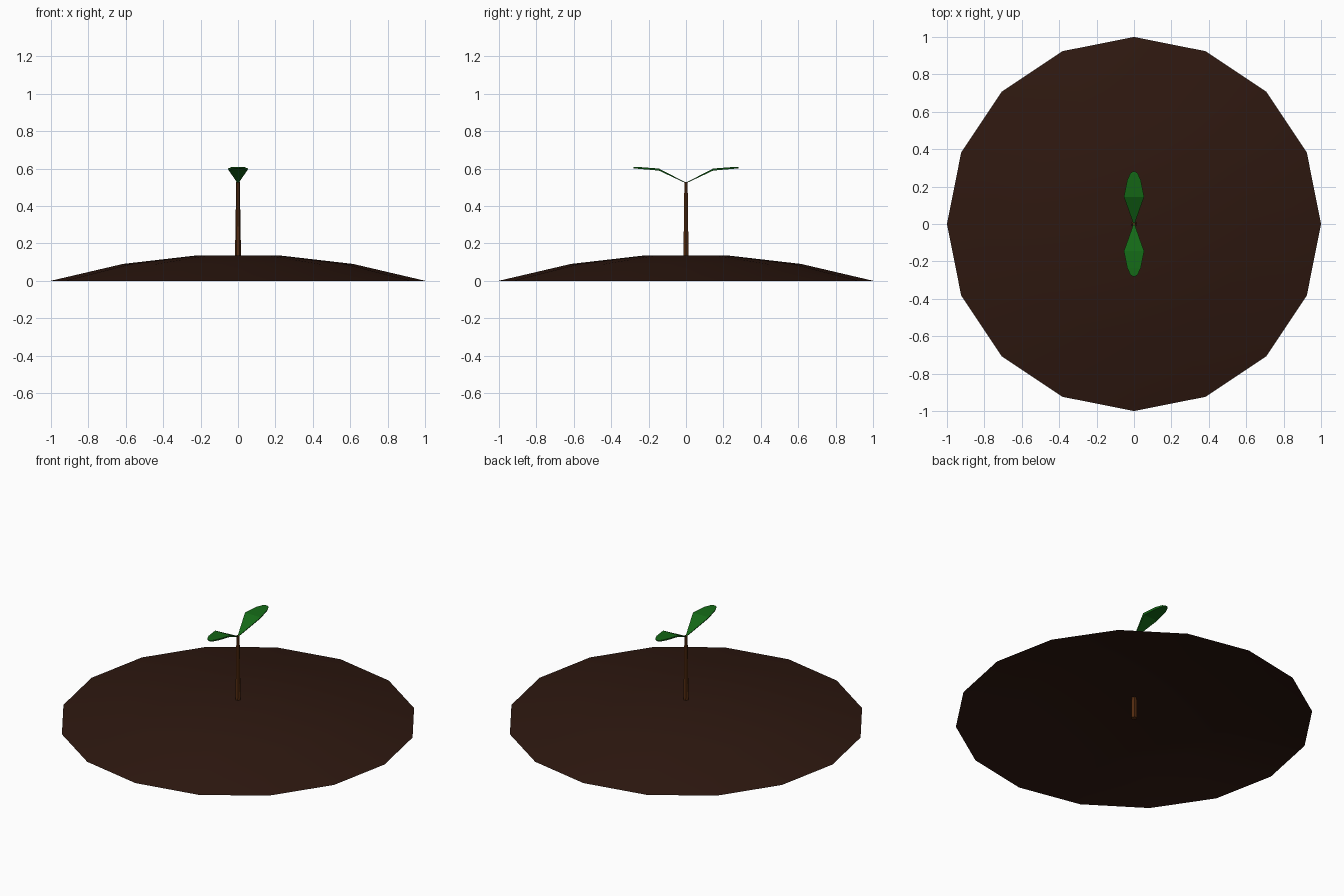
import bpy, bmesh
from math import sin, cos, pi

if "Cube" in bpy.data.objects:
    bpy.data.objects.remove(bpy.data.objects["Cube"])


def material(name, rgb):
    m = bpy.data.materials.new(name)
    m.diffuse_color = (*rgb, 1)
    m.use_nodes = True
    m.node_tree.nodes["Principled BSDF"].inputs["Base Color"].default_value = m.diffuse_color
    return m


def finish(name, bm, mat, smooth=None):
    me = bpy.data.meshes.new(name)
    bm.to_mesh(me)
    bm.free()
    ob = bpy.data.objects.new(name, me)
    bpy.context.collection.objects.link(ob)
    me.materials.append(mat)
    if smooth:
        bpy.ops.object.select_all(action='DESELECT')
        ob.select_set(True)
        bpy.context.view_layer.objects.active = ob
        bpy.ops.object.shade_smooth_by_angle(angle=smooth)
    return ob


def lathe(bm, profile, sides, cap_bottom):
    rings = [[bm.verts.new((r * cos(2 * pi * i / sides), r * sin(2 * pi * i / sides), z))
              for i in range(sides)] for r, z in profile]
    for a, b in zip(rings, rings[1:]):
        for i in range(sides):
            j = (i + 1) % sides
            bm.faces.new((a[i], a[j], b[j], b[i]))
    bm.faces.new(rings[-1])
    if cap_bottom:
        bm.faces.new(rings[0][::-1])


soil = material("soil", (0.027, 0.009, 0.005))
bark = material("bark", (0.085, 0.024, 0.005))
green = material("leaf_green", (0.007, 0.14, 0.008))

# soil mound, open underneath
bm = bmesh.new()
lathe(bm, [(1, 0), (0.615, 0.09), (0.225, 0.135)], 16, False)
finish("soil_mound", bm, soil, 0.5)

# tapered stem reaching down inside the mound
bm = bmesh.new()
lathe(bm, [(0.018, 0.005), (0.016, 0.15), (0.013, 0.31), (0.010, 0.527)], 6, True)
finish("stem", bm, bark)

# leaf stations: distance out, half width, height of top face, thickness
stations = [(0.004, 0.004, 0.527, 0.004), (0.145, 0.054, 0.600, 0.011),
            (0.235, 0.036, 0.607, 0.010), (0.270, 0.020, 0.608, 0.008),
            (0.280, 0.007, 0.607, 0.006)]
for name, s in (("back_leaf", 1), ("front_leaf", -1)):
    bm = bmesh.new()
    rings = [[bm.verts.new((s * x, s * y, z)) for x, z in
              ((-w, h), (w, h), (w * 0.9, h - t), (-w * 0.9, h - t))]
             for y, w, h, t in stations]
    for a, b in zip(rings, rings[1:]):
        for i in range(4):
            j = (i + 1) % 4
            bm.faces.new((a[i], a[j], b[j], b[i]))
    bm.faces.new(rings[0][::-1])
    bm.faces.new(rings[-1])
    bmesh.ops.recalc_face_normals(bm, faces=bm.faces)
    finish(name, bm, green)
